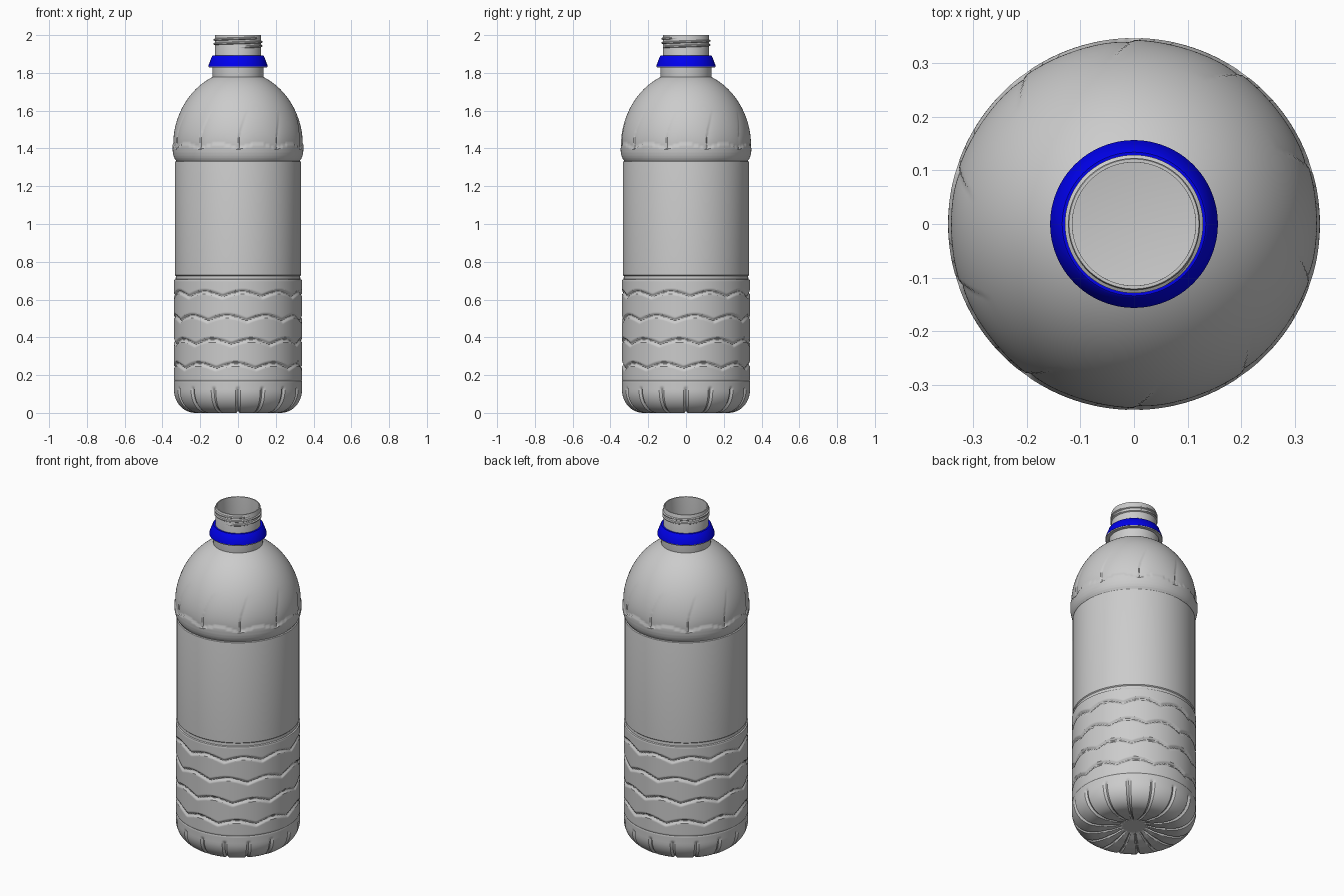
import bpy, bmesh
from math import sin, cos, pi, sqrt, exp, hypot, radians

if "Cube" in bpy.data.objects:
    bpy.data.objects.remove(bpy.data.objects["Cube"])

def finish(name, bm, angle=35, color=None):
    me = bpy.data.meshes.new(name)
    bm.to_mesh(me)
    bm.free()
    ob = bpy.data.objects.new(name, me)
    bpy.context.collection.objects.link(ob)
    if color:
        mat = bpy.data.materials.new(name + "_paint")
        mat.diffuse_color = color
        mat.use_nodes = True
        mat.node_tree.nodes["Principled BSDF"].inputs["Base Color"].default_value = mat.diffuse_color
        me.materials.append(mat)
    bpy.ops.object.select_all(action='DESELECT')
    ob.select_set(True)
    bpy.context.view_layer.objects.active = ob
    bpy.ops.object.shade_smooth_by_angle(angle=radians(angle))
    return ob

def dense(pts, step):
    out = [pts[0]]
    for (r0, z0), (r1, z1) in zip(pts, pts[1:]):
        n = max(1, round(hypot(r1 - r0, z1 - z0) / step))
        out += [(r0 + (r1 - r0) * i / n, z0 + (z1 - z0) * i / n) for i in range(1, n + 1)]
    return out

def lathe(name, prof, segs, relief=None, closed=False, color=None):
    """Spin a profile round z; relief(phi, r, z) sinks the surface along its normal."""
    bm = bmesh.new()
    rings = []
    for i, (r, z) in enumerate(prof):
        if r == 0:
            rings.append([bm.verts.new((0, 0, z))] * segs)
            continue
        a, b = prof[max(i - 1, 0)], prof[min(i + 1, len(prof) - 1)]
        tr, tz = b[0] - a[0], b[1] - a[1]
        l = hypot(tr, tz) or 1
        ring = []
        for j in range(segs):
            phi = 2 * pi * j / segs          # measured from the front, -y
            d = relief(phi, r, z) if relief else 0
            rr, zz = r - d * tz / l, z + d * tr / l
            ring.append(bm.verts.new((rr * sin(phi), -rr * cos(phi), zz)))
        rings.append(ring)
    pairs = list(zip(rings, rings[1:]))
    if closed:
        pairs.append((rings[-1], rings[0]))
    for A, B in pairs:
        for j in range(segs):
            k = (j + 1) % segs
            bm.faces.new(list(dict.fromkeys((A[j], A[k], B[k], B[j]))))
    return finish(name, bm, color=color)

def bump(d, w):
    return max(0.0, 1 - abs(d) / w)

# Moulded relief: base ribs, wavy grip grooves, twisted shoulder petals
WAVES = [(0.615, -14), (0.488, -28), (0.362, -6), (0.235, -20)]

def relief(phi, r, z):
    d = 0.0
    if z < 0.14 and r > 0.06:
        off = (phi * 16 / (2 * pi) + 0.5) % 1 - 0.5
        dist = abs(off) * 2 * pi / 16 * r
        width = 0.004 + 0.02 * r
        fade = min(1, (0.14 - z) / 0.015, (r - 0.06) / 0.03)
        d += 0.009 * fade * min(1, 1.6 * bump(dist, width))
    elif 0.2 < z < 0.7:
        for zc, ph in WAVES:
            line = zc + 0.026 * abs(sin(5 * (phi - radians(ph))))
            d += 0.009 * min(1, 1.4 * bump(z - line, 0.013))
    elif 1.38 < z < 1.66:
        line = 1.397 + 0.026 * abs(sin(5 * phi))
        h = z - line
        if h > 0:
            d += 0.006 * exp(-h / 0.04)
            up = (z - 1.4) / 0.2
            f = (phi - radians(9) * up * up) / (pi / 5) % 1
            d += 0.006 * max(0, 1 - up) ** 0.7 * exp(-f / 0.12) * min(1, h / 0.015)
    return d

# Outer profile from base centre to the lip
base = [(0, 0.03), (0.065, 0.03), (0.12, 0.012), (0.19, 0.0), (0.225, 0.0)]
base += [(0.225 + 0.114 * sin(a * pi / 24), 0.12 - 0.12 * cos(a * pi / 24)) for a in range(1, 13)]
dome = [(0.347 * sqrt(1 - (t / 0.41) ** 2), 1.40 + t)
        for t in [0.378 * sin(i / 60 * pi / 2) for i in range(61)]]
outer = dense(base, 0.009)
outer += dense([(0.339, 0.12), (0.339, 0.165), (0.337, 0.17), (0.339, 0.175), (0.339, 0.70)], 0.0055)[1:]
outer += [(0.337, 0.705), (0.330, 0.708), (0.329, 0.725), (0.334, 0.73), (0.334, 0.735),
          (0.334, 1.325), (0.333, 1.33), (0.327, 1.333), (0.329, 1.338)]
outer += dense([(0.335, 1.345), (0.341, 1.36), (0.345, 1.378), (0.347, 1.40)], 0.006)
outer += dome[1:]
outer += [(0.135, 1.782), (0.135, 1.83), (0.123, 1.831), (0.123, 1.995), (0.121, 2.0), (0.115, 2.0)]
lathe("bottle_body", outer, 320, relief)

# Inside of the bottle, seen through the open mouth
inner = [(0.115, 2.0), (0.115, 1.80), (0.12, 1.765)]
inner += [(r * 0.93, 1.40 + (z - 1.40) * 0.94) for r, z in reversed(dome[::5])][1:]
inner += [(0.312, 1.33), (0.312, 0.15), (0.28, 0.08), (0.21, 0.045), (0, 0.045)]
lathe("inner_wall", inner, 96)

# Neck flange and the blue tamper ring on it
lathe("neck_flange", [(0.12, 1.829), (0.154, 1.829), (0.156, 1.834), (0.12, 1.836)], 96, closed=True)
lathe("tamper_ring", [(0.122, 1.835), (0.1565, 1.835), (0.155, 1.843), (0.138, 1.888),
                      (0.134, 1.891), (0.122, 1.891)], 96, closed=True, color=(0.0, 0.0, 0.85, 1))

# Screw thread: tapered helix round the neck
def thread(name, turns, z0, pitch):
    bm = bmesh.new()
    n = int(96 * turns)
    prev = None
    for i in range(n + 1):
        a = 2 * pi * i / 96
        t = min(1, i / 12, (n - i) / 12)
        z = z0 + pitch * i / 96
        ring = [bm.verts.new((r * sin(a), -r * cos(a), z + dz)) for r, dz in
                [(0.121, -0.008), (0.1225 + 0.0065 * t, -0.003), (0.1225 + 0.0065 * t, 0.003), (0.121, 0.008)]]
        if prev:
            for k in range(3):
                bm.faces.new((prev[k], ring[k], ring[k + 1], prev[k + 1]))
        prev = ring
    return finish(name, bm)

thread("screw_thread", 2.2, 1.937, 0.022)
